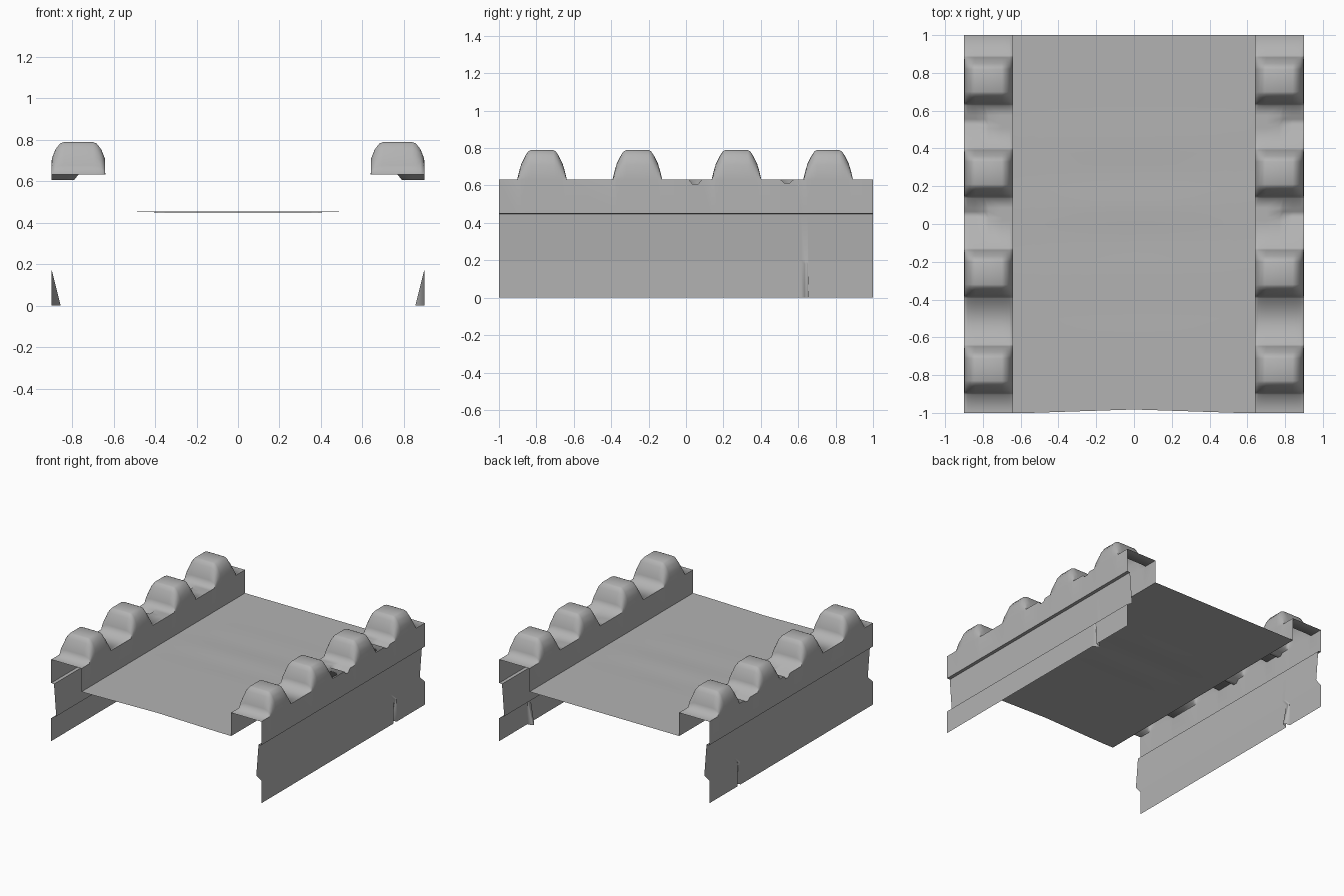
import bpy, math

if "Cube" in bpy.data.objects:
    bpy.data.objects.remove(bpy.data.objects["Cube"])

stone = bpy.data.materials.new("dark_stone")
stone.diffuse_color = (0.45, 0.45, 0.45, 1)
stone.use_nodes = True
stone.node_tree.nodes["Principled BSDF"].inputs["Base Color"].default_value = stone.diffuse_color


def make_object(name, verts, faces, angle, mirror, weighted):
    me = bpy.data.meshes.new(name)
    me.from_pydata(verts, [], faces)
    me.materials.append(stone)
    ob = bpy.data.objects.new(name, me)
    bpy.context.collection.objects.link(ob)
    if mirror:
        ob.modifiers.new("mirror", 'MIRROR').use_mirror_merge = False
    w = ob.modifiers.new("weld", 'WELD')
    w.merge_threshold = 0.0005
    bpy.ops.object.select_all(action='DESELECT')
    bpy.context.view_layer.objects.active = ob
    ob.select_set(True)
    for m in list(ob.modifiers):
        bpy.ops.object.modifier_apply(modifier=m.name)
    bpy.ops.object.shade_smooth_by_angle(angle=math.radians(angle))
    if weighted:    # large faces keep their own flat shading
        wn = ob.modifiers.new("weighted_normals", 'WEIGHTED_NORMAL')
        wn.weight = 100
        wn.keep_sharp = True
        bpy.ops.object.modifier_apply(modifier=wn.name)
    return ob


def loft(name, sections, angle, mirror=True, weighted=False):
    """Skin a row of equal-length cross-sections into an open sheet."""
    n = len(sections[0])
    verts = [p for s in sections for p in s]
    faces = [(i * n + j, i * n + j + 1, (i + 1) * n + j + 1, (i + 1) * n + j)
             for i in range(len(sections) - 1) for j in range(n - 1)]
    return make_object(name, verts, faces, angle, mirror, weighted)


# Deck: gently uneven sheet with a worn, hollowed front edge
deck = []
for i in range(33):
    y = -1 + i / 16
    row = []
    for j in range(13):
        x = -0.64 + 1.28 * j / 12
        c = max(0, 1 - abs(x) / 0.55)
        yy = y + (0.018 * c if i == 0 else 0)
        wave = 0.003 * math.sin(y * 17) * math.exp(-(y - 0.1) ** 2 * 8)
        row.append((x, yy, 0.452 + wave * (1 - (x / 0.64) ** 2)))
    deck.append(row)
loft("deck", deck, 30, mirror=False)


# Parapet: hollow shell whose top rises into four rounded merlons
def parapet_section(y, h, sag):
    z = 0.632
    pts = [(0.64, 0.45), (0.64, z), (0.642, z + 0.5 * h), (0.66, z + 0.78 * h),
           (0.682, z + 0.96 * h), (0.70, z + h), (0.77, z + h),
           (0.79, z + h - sag), (0.84, z + h - sag),
           (0.858, z + 0.96 * h - sag), (0.88, z + 0.78 * h - sag),
           (0.898, z + 0.5 * h - sag), (0.90, z - sag), (0.90, 0.45),
           (0.876, 0.448)]
    return [(x, y, zz) for x, zz in pts]


merlon = [(-0.133, 0), (-0.122, 0.045), (-0.11, 0.085), (-0.09, 0.125),
          (-0.074, 0.15), (-0.06, 0.157)]
merlon += [(-d, h) for d, h in reversed(merlon)]
stations = [(-1, 0, 0), (1, 0, 0)]
for yc in (-0.77, -0.26, 0.27, 0.76):
    stations += [(yc + d, h, 0) for d, h in merlon]
for yc, sag in ((0.05, 0.025), (0.54, 0.018)):      # chipped gaps
    stations += [(yc - 0.035, 0, 0), (yc - 0.015, 0, sag),
                 (yc + 0.015, 0, sag), (yc + 0.035, 0, 0)]
loft("parapet", [parapet_section(*s) for s in sorted(stations)], 80)

# Side wall: leans inward, steps out to a plinth, with one notch in the plinth
wall = []
for y, d in ((-1, 0), (0.615, 0), (0.635, 0.045), (0.65, 0.04),
             (0.656, 0), (1, 0)):
    wall.append([(x, y, z) for x, z in (
        (0.876, 0.448), (0.857, 0.203), (0.90, 0.178), (0.90 - d, 0))])
loft("side_wall", wall, 85, weighted=True)
